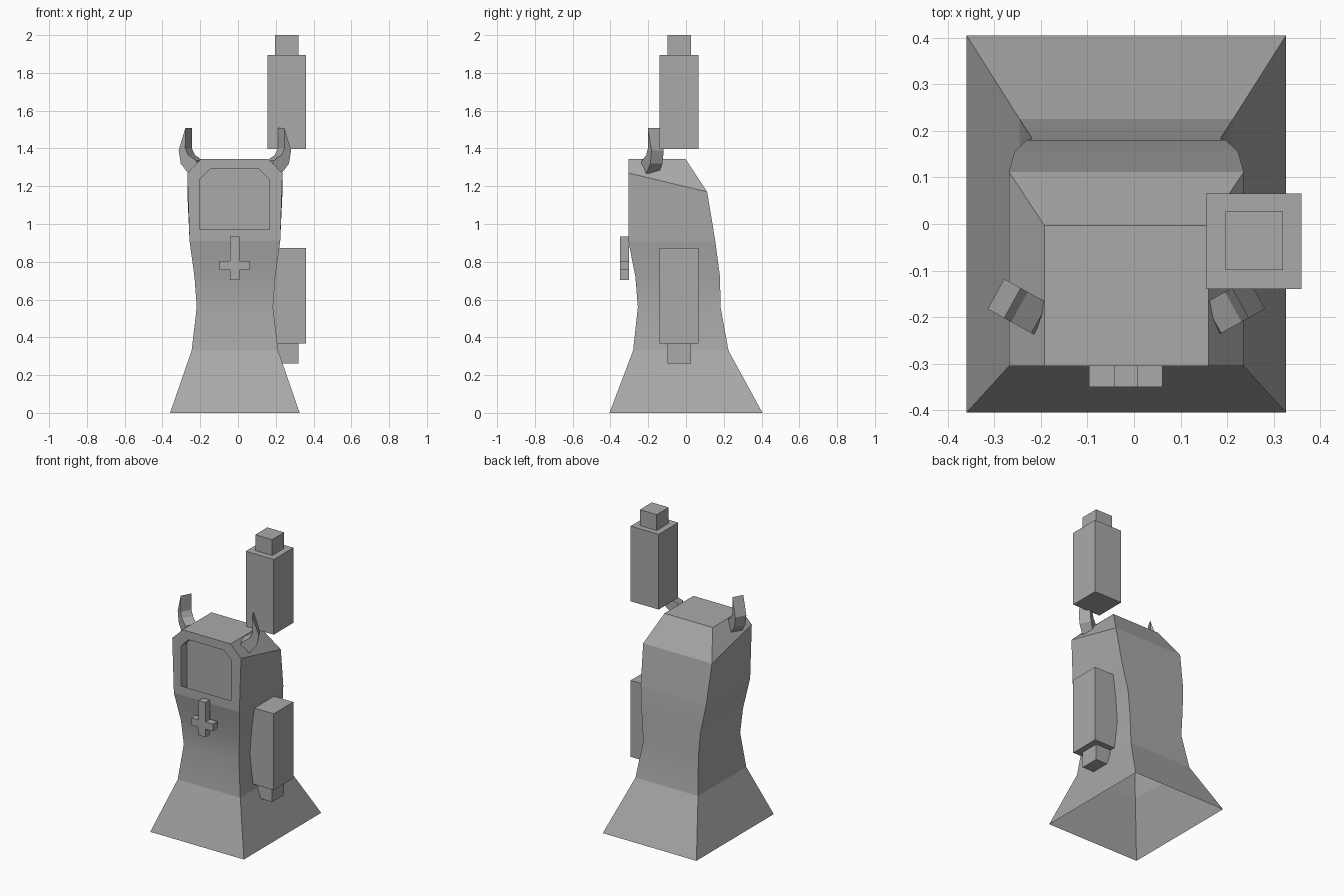
import bpy, bmesh, math
from mathutils import Vector

if "Cube" in bpy.data.objects:
    bpy.data.objects.remove(bpy.data.objects["Cube"])

CX = -0.0165  # centre line of the body

grey = bpy.data.materials.new("plain grey")
grey.diffuse_color = (0.4, 0.4, 0.4, 1)
grey.use_nodes = True
grey.node_tree.nodes["Principled BSDF"].inputs["Base Color"].default_value = grey.diffuse_color


def finish(name, bm, recalc=True):
    if recalc:
        bmesh.ops.recalc_face_normals(bm, faces=bm.faces[:])
    mesh = bpy.data.meshes.new(name)
    bm.to_mesh(mesh)
    bm.free()
    mesh.materials.append(grey)
    obj = bpy.data.objects.new(name, mesh)
    bpy.context.collection.objects.link(obj)
    return obj


def add_box(bm, lo, hi):
    lo, hi = Vector(lo), Vector(hi)
    for v in bmesh.ops.create_cube(bm, size=1)["verts"]:
        v.co = Vector([(lo[i] + hi[i]) / 2 + v.co[i] * (hi[i] - lo[i]) for i in range(3)])


def add_prism(bm, points, offset):
    """Extrude a closed outline along the offset vector."""
    face = bm.faces.new([bm.verts.new(p) for p in points])
    ext = bmesh.ops.extrude_face_region(bm, geom=[face], use_keep_orig=True)["geom"]
    bmesh.ops.translate(bm, vec=offset, verts=[e for e in ext if isinstance(e, bmesh.types.BMVert)])


def bridge(bm, a, b, skip=()):
    """Join two rings of vertices with quads."""
    n = len(a)
    return [bm.faces.new((a[i], a[(i + 1) % n], b[(i + 1) % n], b[i]))
            for i in range(n) if i not in skip]


# Body, open underneath: stacked rectangles
# (front height, back height, half width, front y, back y)
rings = [
    (0.0, 0.0, 0.343, -0.405, 0.405),
    (0.33, 0.33, 0.229, -0.28, 0.225),
    (0.56, 0.56, 0.202, -0.255, 0.183),
    (0.72, 0.72, 0.214, -0.268, 0.18),
    (0.91, 0.91, 0.24, -0.305, 0.155),
    (1.27, 1.17, 0.252, -0.305, 0.112),
    (1.345, 1.345, 0.176, -0.305, -0.003),
]
bm = bmesh.new()
loops = [[bm.verts.new(p) for p in ((CX - w, yf, zf), (CX + w, yf, zf),
                                    (CX + w, yb, zb), (CX - w, yb, zb))]
         for zf, zb, w, yf, yb in rings]
bm.faces.new(loops[-1])
for k, (a, b) in enumerate(zip(loops, loops[1:])):
    for f in bridge(bm, a, b, skip=(0,) if k >= 4 else ()):
        f.smooth = 1 <= k <= 3

# Six-sided face plate with a sunken panel
a, b, c = loops[4:]
rim = [a[0], a[1], b[1], c[1], c[0], b[0]]


def panel_ring(y, bottom):
    pts = ((-0.185, bottom), (0.185, bottom), (0.185, 1.235),
           (0.13, 1.29), (-0.13, 1.29), (-0.185, 1.235))
    return [bm.verts.new((CX - 0.002 + x, y, z)) for x, z in pts]


edge = panel_ring(-0.305, 0.97)
deep = panel_ring(-0.245, 0.93)
bridge(bm, rim, edge)
bridge(bm, edge, deep)
bm.faces.new(deep)

# Soften only the shallow bends of the waist
bm.normal_update()
for e in bm.edges:
    e.smooth = len(e.link_faces) == 2 and e.calc_face_angle(0) < math.radians(12)
finish("body", bm, recalc=False)

# Chest cross, one twelve-sided outline
u0, u1, u2, u3 = -0.097, -0.043, 0.007, 0.061
z0, z1, z2, z3 = 0.703, 0.757, 0.805, 0.933
outline = [(u1, z0), (u2, z0), (u2, z1), (u3, z1), (u3, z2), (u2, z2),
           (u2, z3), (u1, z3), (u1, z2), (u0, z2), (u0, z1), (u1, z1)]
bm = bmesh.new()
add_prism(bm, [(x, -0.35, z) for x, z in outline], (0, 0.047, 0))
finish("chest_cross", bm)

# Arms: lowered arm with a hand below, raised arm with a hand above
for name, arm_z, hand_z in (("lowered", (0.367, 0.873), (0.262, 0.367)),
                            ("raised", (1.397, 1.895), (1.895, 2.0))):
    bm = bmesh.new()
    add_box(bm, (0.155, -0.14, arm_z[0]), (0.36, 0.065, arm_z[1]))
    finish(name + "_arm", bm)
    bm = bmesh.new()
    add_box(bm, (0.196, -0.099, hand_z[0]), (0.32, 0.027, hand_z[1]))
    finish(name + "_hand", bm)

# Horns: curved profile (outward distance, height), turned slightly backwards
profile = [(-0.01, 1.29), (0.05, 1.268), (0.095, 1.32), (0.108, 1.39),
           (0.067, 1.508), (0.068, 1.40), (0.05, 1.365), (0.0, 1.335)]
for side, name in ((-1, "left_horn"), (1, "right_horn")):
    out = Vector((0.87 * side, 0.48, 0))
    across = Vector((-0.48 * side, 0.87, 0)) * 0.074
    root = Vector((CX + 0.186 * side, -0.202, 0)) - across / 2
    bm = bmesh.new()
    add_prism(bm, [root + out * s + Vector((0, 0, z)) for s, z in profile], across)
    finish(name, bm)
